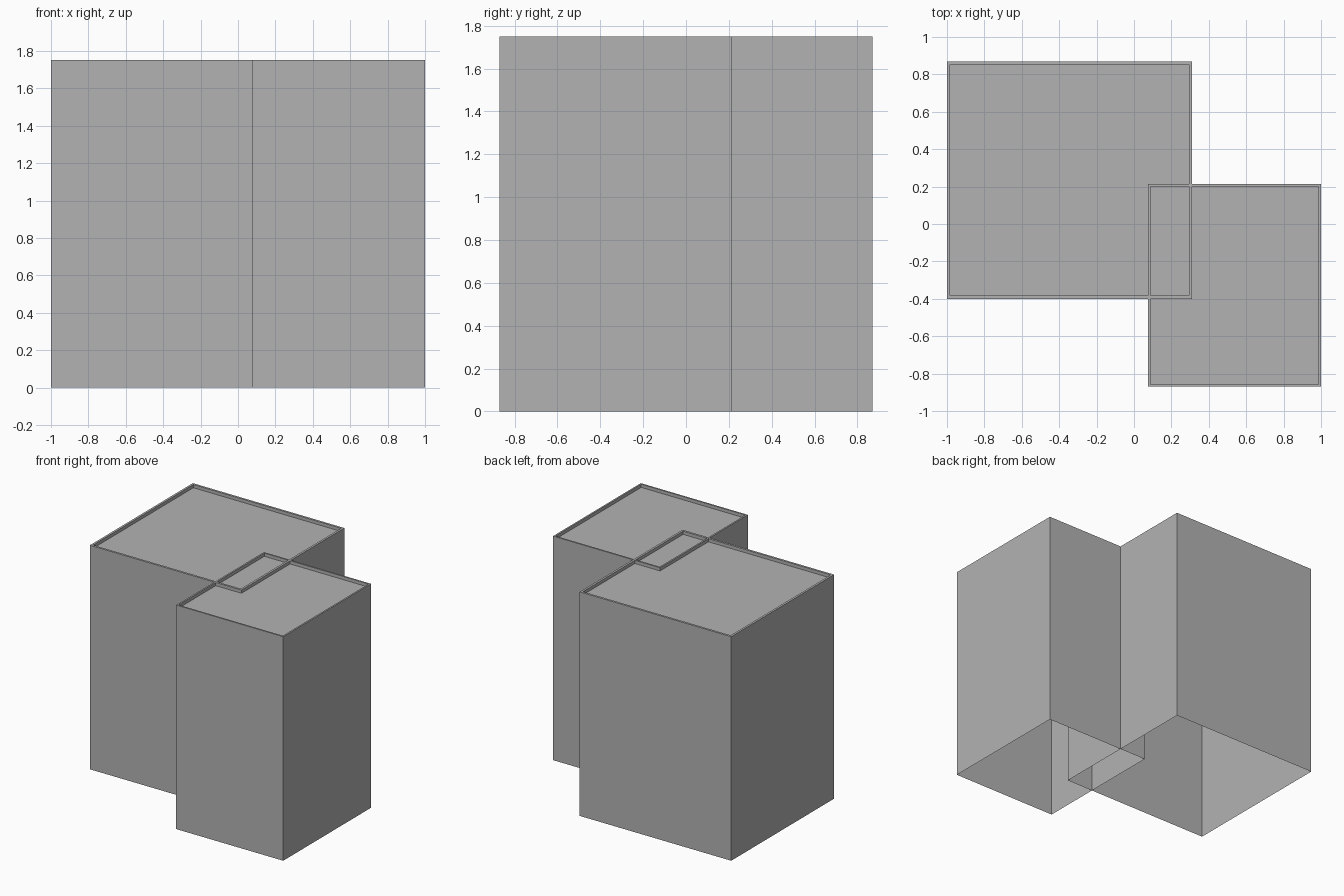
import bpy
import bmesh
from mathutils import Vector

cube = bpy.data.objects.get("Cube")
if cube:
    bpy.data.objects.remove(cube, do_unlink=True)

HEIGHT = 1.75
ROOF_DROP = 0.025

# Single wall colour
grey = bpy.data.materials.new("concrete_grey")
grey.use_nodes = True
colour = (0.45, 0.45, 0.45, 1)
grey.diffuse_color = colour
bsdf = next(n for n in grey.node_tree.nodes if n.type == 'BSDF_PRINCIPLED')
bsdf.inputs["Base Color"].default_value = colour


def tower_block(name, x0, x1, y0, y1, rim):
    """Hollow block, open underneath, with a parapet around a sunken roof."""
    bm = bmesh.new()
    bmesh.ops.create_cube(bm, size=1)
    bmesh.ops.scale(bm, vec=Vector((x1 - x0, y1 - y0, HEIGHT)), verts=bm.verts)
    bmesh.ops.translate(bm, vec=Vector(((x0 + x1) / 2, (y0 + y1) / 2, HEIGHT / 2)),
                        verts=bm.verts)
    bm.normal_update()
    floor = [f for f in bm.faces if f.normal.z < -0.5]
    bmesh.ops.delete(bm, geom=floor, context='FACES_ONLY')
    # Parapet rim, then the roof dropped inside it
    roof = next(f for f in bm.faces if f.normal.z > 0.5)
    bmesh.ops.inset_individual(bm, faces=[roof], thickness=rim, depth=0)
    bm.normal_update()
    bmesh.ops.inset_individual(bm, faces=[roof], thickness=0, depth=-ROOF_DROP)
    bm.normal_update()
    mesh = bpy.data.meshes.new(name)
    bm.to_mesh(mesh)
    bm.free()
    mesh.materials.append(grey)
    obj = bpy.data.objects.new(name, mesh)
    bpy.context.collection.objects.link(obj)
    return obj


# Two overlapping blocks
tower_block("large_rear_block", -1, 0.31, -0.4, 0.87, 0.024)
tower_block("small_front_block", 0.075, 1, -0.87, 0.213, 0.018)
